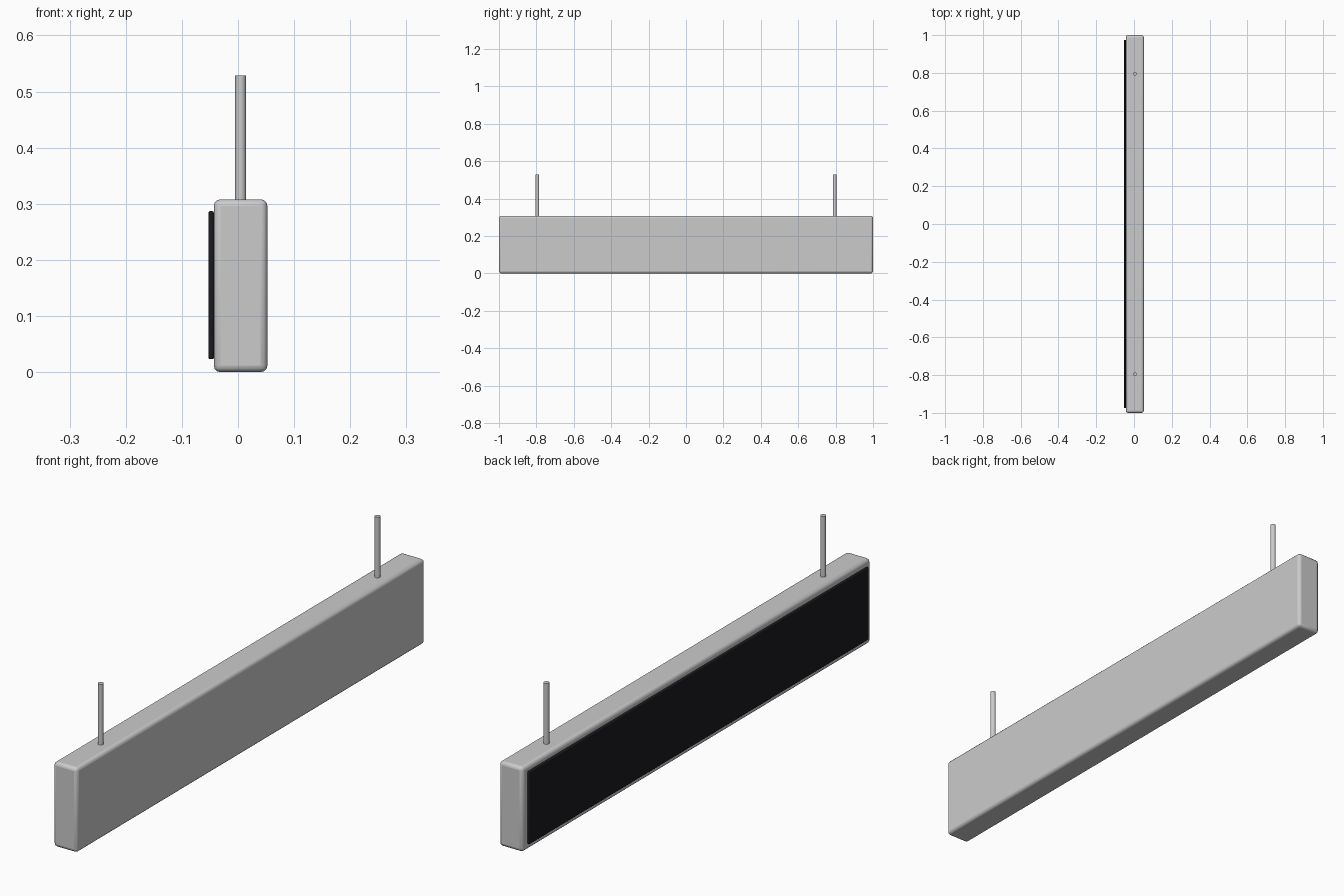
import bpy

default_cube = bpy.data.objects.get("Cube")
if default_cube:
    bpy.data.objects.remove(default_cube, do_unlink=True)

CENTRE_X = 0.0047
BODY_HEIGHT = 0.308
ROD_TOP = 0.5285


def smooth(obj):
    bpy.ops.object.select_all(action="DESELECT")
    obj.select_set(True)
    bpy.context.view_layer.objects.active = obj
    bpy.ops.object.shade_smooth_by_angle()


def rounded_box(name, size, location, radius, segments):
    bpy.ops.mesh.primitive_cube_add(size=1, location=location)
    obj = bpy.context.object
    obj.name = name
    obj.scale = size
    bpy.ops.object.transform_apply(location=False, rotation=False, scale=True)
    smooth(obj)
    bevel = obj.modifiers.new("rounded_edges", "BEVEL")
    bevel.width = radius
    bevel.segments = segments
    return obj


# Sign housing
rounded_box("housing", (0.0956, 2, BODY_HEIGHT),
            (CENTRE_X, 0, BODY_HEIGHT / 2), 0.012, 3)

# Dark display panel on one broad face
panel = rounded_box("display_panel", (0.0095, 1.95, 0.264),
                    (-0.0478, 0, 0.155), 0.003, 3)
dark = bpy.data.materials.new("dark_display")
dark.use_nodes = True
colour = (0.01, 0.011, 0.014, 1)
dark.diffuse_color = colour
dark.node_tree.nodes["Principled BSDF"].inputs["Base Color"].default_value = colour
panel.data.materials.append(dark)

# Hanging rods, slightly sunk into the housing
rod_bottom = BODY_HEIGHT - 0.01
for name, y in (("front_rod", -0.795), ("back_rod", 0.795)):
    bpy.ops.mesh.primitive_cylinder_add(
        vertices=24, radius=0.0097, depth=ROD_TOP - rod_bottom,
        location=(CENTRE_X, y, (ROD_TOP + rod_bottom) / 2))
    rod = bpy.context.object
    rod.name = name
    smooth(rod)
